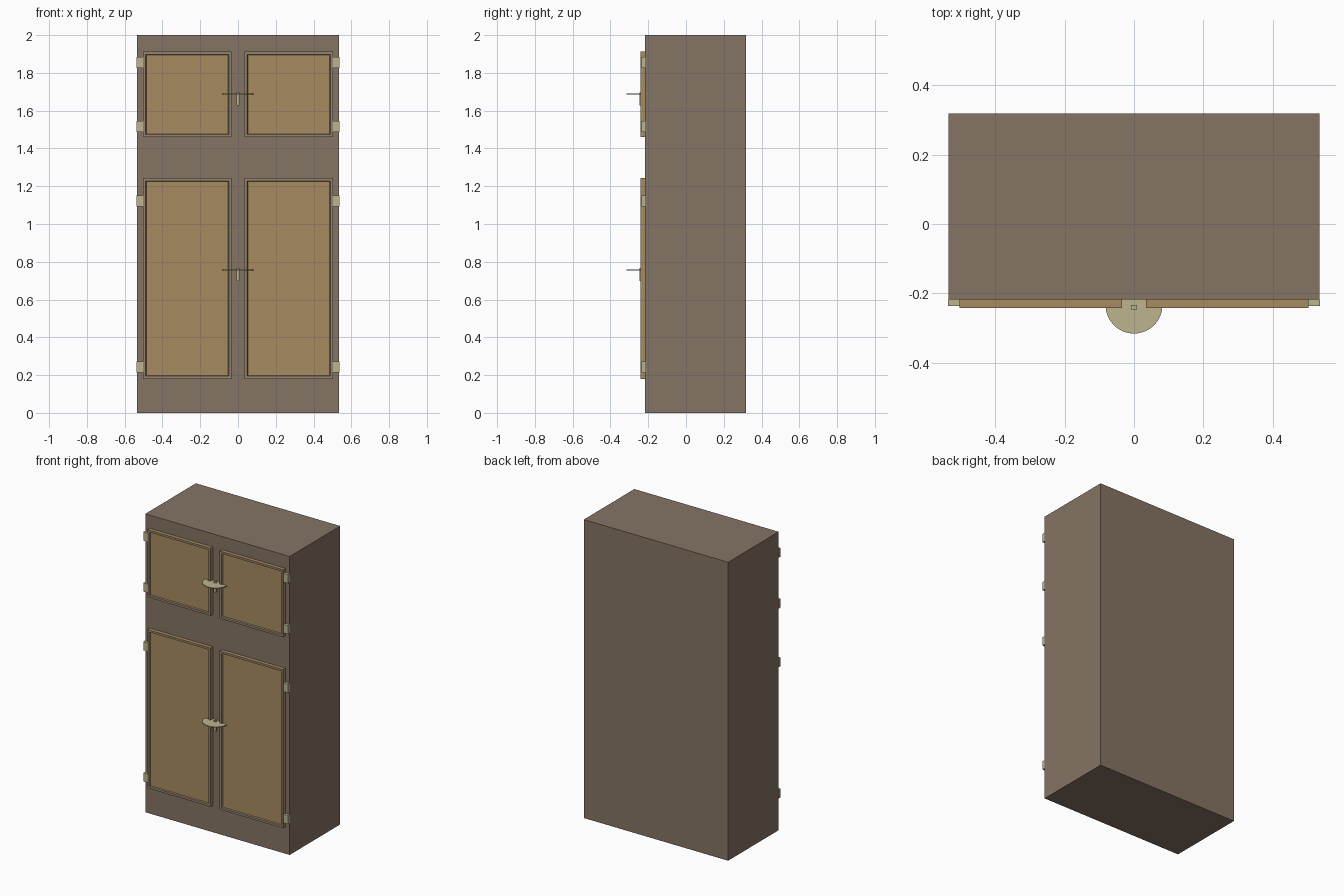
import bpy, bmesh
from mathutils import Matrix

if "Cube" in bpy.data.objects:
    bpy.data.objects.remove(bpy.data.objects["Cube"])


def material(name, rgb):
    m = bpy.data.materials.new(name)
    m.diffuse_color = (*rgb, 1)
    m.use_nodes = True
    m.node_tree.nodes["Principled BSDF"].inputs["Base Color"].default_value = m.diffuse_color
    return m


BROWN = material("brown_wood", (0.235, 0.175, 0.127))
RIM = material("rim_wood", (0.30, 0.23, 0.155))
TAN = material("tan_wood", (0.39, 0.26, 0.115))
BRASS = material("brass", (0.51, 0.46, 0.27))
FRONT = -0.217


def box_mesh(x, y, z):
    bm = bmesh.new()
    bmesh.ops.create_cube(bm, size=1)
    for v in bm.verts:
        v.co = [r[0] if c < 0 else r[1] for c, r in zip(v.co, (x, y, z))]
    return bm


def finish(bm, name, mats, mirror=False):
    bmesh.ops.recalc_face_normals(bm, faces=bm.faces)
    me = bpy.data.meshes.new(name)
    bm.to_mesh(me)
    bm.free()
    for m in mats:
        me.materials.append(m)
    ob = bpy.data.objects.new(name, me)
    bpy.context.collection.objects.link(ob)
    if mirror:
        ob.modifiers.new("mirror", 'MIRROR')
        ob.modifiers["mirror"].use_mirror_merge = False
    return ob


# cabinet body
finish(box_mesh((-0.535, 0.535), (FRONT, 0.318), (0, 2)), "cabinet_body", [BROWN])


def door_pair(name, z0, z1):
    # raised rim around a slightly recessed panel
    bm = box_mesh((0.034, 0.503), (-0.242, FRONT), (z0, z1))
    bmesh.ops.recalc_face_normals(bm, faces=bm.faces)
    front = min(bm.faces, key=lambda f: f.calc_center_median().y)
    rim = bmesh.ops.inset_region(bm, faces=[front], thickness=0.02)["faces"]
    slope = bmesh.ops.inset_region(bm, faces=[front], thickness=0.005, depth=-0.008)["faces"]
    for f in rim + slope:
        f.material_index = 1
    finish(bm, name, [TAN, RIM], True)


def hinge_pair(name, z):
    finish(box_mesh((0.501, 0.5365), (-0.236, FRONT), (z - 0.029, z + 0.029)),
           name, [BRASS], True)


def handle(name, z):
    # thin rounded pull plate, cut flush with the cabinet front
    bm = bmesh.new()
    bmesh.ops.create_cone(bm, cap_ends=True, segments=32, radius1=0.082,
                          radius2=0.082, depth=0.006,
                          matrix=Matrix.Translation((0, -0.234, z)))
    cut = bmesh.ops.bisect_plane(bm, geom=bm.verts[:] + bm.edges[:] + bm.faces[:],
                                 plane_co=(0, FRONT, 0), plane_no=(0, 1, 0),
                                 clear_outer=True)["geom_cut"]
    bmesh.ops.holes_fill(bm, edges=[e for e in cut if isinstance(e, bmesh.types.BMEdge)])
    finish(bm, name + "_plate", [BRASS])
    # latch post hanging between the doors
    finish(box_mesh((-0.009, 0.009), (-0.246, -0.234), (z - 0.06, z + 0.009)),
           name + "_post", [BRASS])


for label, z0, z1, hinges, hz in (
        ("upper", 1.46, 1.912, (1.515, 1.856), 1.688),
        ("lower", 0.18, 1.243, (0.242, 1.122), 0.757)):
    door_pair(label + "_doors", z0, z1)
    handle(label + "_handle", hz)
    for part, z in zip(("bottom", "top"), hinges):
        hinge_pair(f"{label}_{part}_hinges", z)
